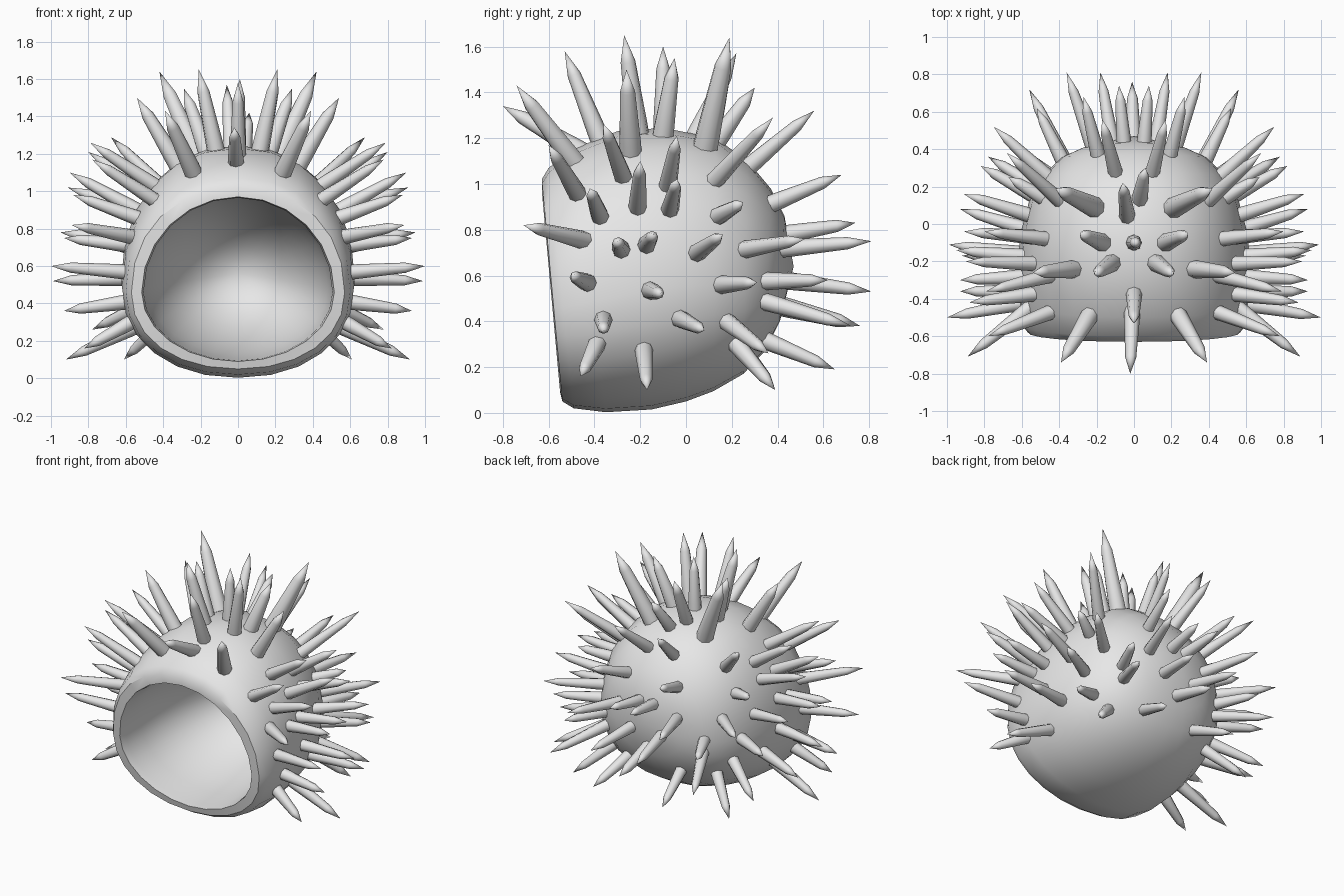
import bpy, bmesh, math
from mathutils import Vector
from mathutils.bvhtree import BVHTree

if "Cube" in bpy.data.objects:
    bpy.data.objects.remove(bpy.data.objects["Cube"])

grey = bpy.data.materials.new("light_grey")
grey.diffuse_color = (0.8, 0.8, 0.8, 1)
grey.use_nodes = True
grey.node_tree.nodes["Principled BSDF"].inputs["Base Color"].default_value = grey.diffuse_color
SEG = 24


def finish(name, bm, angle):
    bmesh.ops.recalc_face_normals(bm, faces=bm.faces)
    me = bpy.data.meshes.new(name)
    bm.to_mesh(me)
    bm.free()
    me.materials.append(grey)
    ob = bpy.data.objects.new(name, me)
    bpy.context.collection.objects.link(ob)
    bpy.ops.object.select_all(action='DESELECT')
    ob.select_set(True)
    bpy.context.view_layer.objects.active = ob
    bpy.ops.object.shade_smooth_by_angle(angle=math.radians(angle))
    return ob


def ring(bm, y_top, z_top, y_bot, z_bot, w, power=0.93):
    """Rounded cross-section, widest a little below its middle."""
    zc = z_bot + (z_top - z_bot) * 0.42
    verts = []
    for i in range(SEG):
        a = 2 * math.pi * i / SEG
        c, s = math.cos(a), math.sin(a)
        x = w * math.copysign(abs(c) ** power, c)
        h = (z_top - zc) if s > 0 else (zc - z_bot)
        z = zc + h * math.copysign(abs(s) ** power, s)
        t = (z - z_bot) / (z_top - z_bot)
        verts.append(bm.verts.new((x, y_bot + (y_top - y_bot) * t, z)))
    return verts


def bridge(bm, a, b):
    for i in range(SEG):
        j = (i + 1) % SEG
        bm.faces.new((a[i], a[j], b[j], b[i]))


def cap(bm, loop, point):
    p = bm.verts.new(point)
    for i in range(SEG):
        bm.faces.new((loop[i], loop[(i + 1) % SEG], p))


# Shell sections from the rim to the back: y_top, z_top, y_bottom, z_bottom, half width
OUTER = [(-.63, 1.02, -.54, .05, .57), (-.60, 1.07, -.49, .02, .60),
         (-.5, 1.15, -.35, .003, .62), (-.3, 1.23, -.15, .015, .625),
         (-.1, 1.245, 0, .05, .605), (.13, 1.20, .12, .095, .56),
         (.27, 1.10, .25, .17, .485), (.37, .98, .345, .27, .39),
         (.43, .86, .41, .40, .25)]
BACK = (0, .47, .64)

# Outer skin
bm = bmesh.new()
loops = [ring(bm, *s) for s in OUTER]
for a, b in zip(loops, loops[1:]):
    bridge(bm, a, b)
cap(bm, loops[-1], BACK)
skin = BVHTree.FromBMesh(bm)

# Rim, short lip and egg-shaped lining
inner = [ring(bm, -.63, .97, -.55, .09, .515, 1.0),
         ring(bm, -.57, .965, -.50, .095, .505, 1.0)]
for k in range(1, 9):
    a = math.radians(10 * k)
    r = math.cos(a)
    y = -.53 + .91 * math.sin(a)
    zc = .53 + .03 * math.sin(a)
    inner.append(ring(bm, y - .04 * r, zc + .44 * r, y + .04 * r, zc - .435 * r, .51 * r, 1.0))
bridge(bm, loops[0], inner[0])
for a, b in zip(inner, inner[1:]):
    bridge(bm, a, b)
cap(bm, inner[-1], (0, .38, .56))
finish("helmet_shell", bm, 35)


def spike(name, tip, radius, near=None):
    """Tapered spike ending at tip, standing square on the shell or nearest a given foot."""
    tip = Vector(tip)
    foot = skin.find_nearest(Vector(near) if near else tip)[0]
    d = tip - foot
    rot = d.to_track_quat('Z', 'Y')
    bm = bmesh.new()
    n, rows = 8, []
    for t, r in ((-.1, radius * 1.05), (.1, radius), (.73, radius * .7)):
        rows.append([bm.verts.new(foot + d * t + rot @ Vector(
            (r * math.cos(k * math.tau / n), r * math.sin(k * math.tau / n), 0)))
            for k in range(n)])
    end = bm.verts.new(tip)
    bm.faces.new(rows[0])
    for k in range(n):
        j = (k + 1) % n
        for a, b in zip(rows, rows[1:]):
            bm.faces.new((a[k], a[j], b[j], b[k]))
        bm.faces.new((rows[-1][k], rows[-1][j], end))
    finish(name, bm, 50)


# Spike tips by region; paired regions are mirrored in x
MIDDLE = [(-.02, -.80, 1.34), (0, -.53, 1.58), (.01, -.10, 1.60),
          (-.06, .22, 1.57), (.06, .30, 1.42), (-.01, .76, .38)]
CROWN = [(.39, -.74, 1.43), (.21, -.27, 1.65), (.54, -.26, 1.50),
         (.29, -.05, 1.55), (.42, .19, 1.64)]
SIDE = [(.68, .38, 1.29), (.78, -.60, 1.17), (.79, -.36, 1.26), (.80, -.04, 1.21),
        (.88, -.42, .98), (.90, -.20, 1.10), (.91, -.04, 1.02), (.67, .25, .92),
        (.89, -.71, .82), (.93, -.30, .75), (.95, -.14, .78), (.91, .16, .78),
        (1.0, -.50, .60), (.99, -.11, .52), (.82, .31, .57), (.93, -.36, .36),
        (.93, .08, .36), (.82, -.46, .16), (.92, -.17, .10), (.78, .36, .26),
        (.61, .39, .10)]
REAR = [(.17, .56, 1.32), (.27, .68, 1.04), (.75, .52, .76), (.08, .74, .83),
        (.36, .81, .75), (.18, .81, .53), (.56, .72, .38), (.27, .65, .19),
        (.52, .62, .58)]
# Spikes that lean away from square: region and index -> foot position
LEAN = {("middle", 0): (-.01, -.48, 1.15), ("middle", 3): (-.04, .05, 1.24),
        ("crown", 1): (.12, -.21, 1.23), ("side", 8): (.58, -.46, .76),
        ("side", 11): (.57, .05, .70), ("side", 17): (.57, -.39, .30),
        ("rear", 0): (.1, .28, 1.08)}

for region, tips, radius in (("middle", MIDDLE, .042), ("crown", CROWN, .047),
                             ("side", SIDE, .039), ("rear", REAR, .038)):
    for i, (x, y, z) in enumerate(tips):
        near = LEAN.get((region, i))
        r = .055 if (region, i) == ("crown", 4) else radius
        if region == "middle":
            spike(f"middle_spike_{i + 1}", (x, y, z), r, near)
            continue
        for side, m in (("right", 1), ("left", -1)):
            foot = (near[0] * m, near[1], near[2]) if near else None
            spike(f"{region}_spike_{side}_{i + 1}", (x * m, y, z), r, foot)
